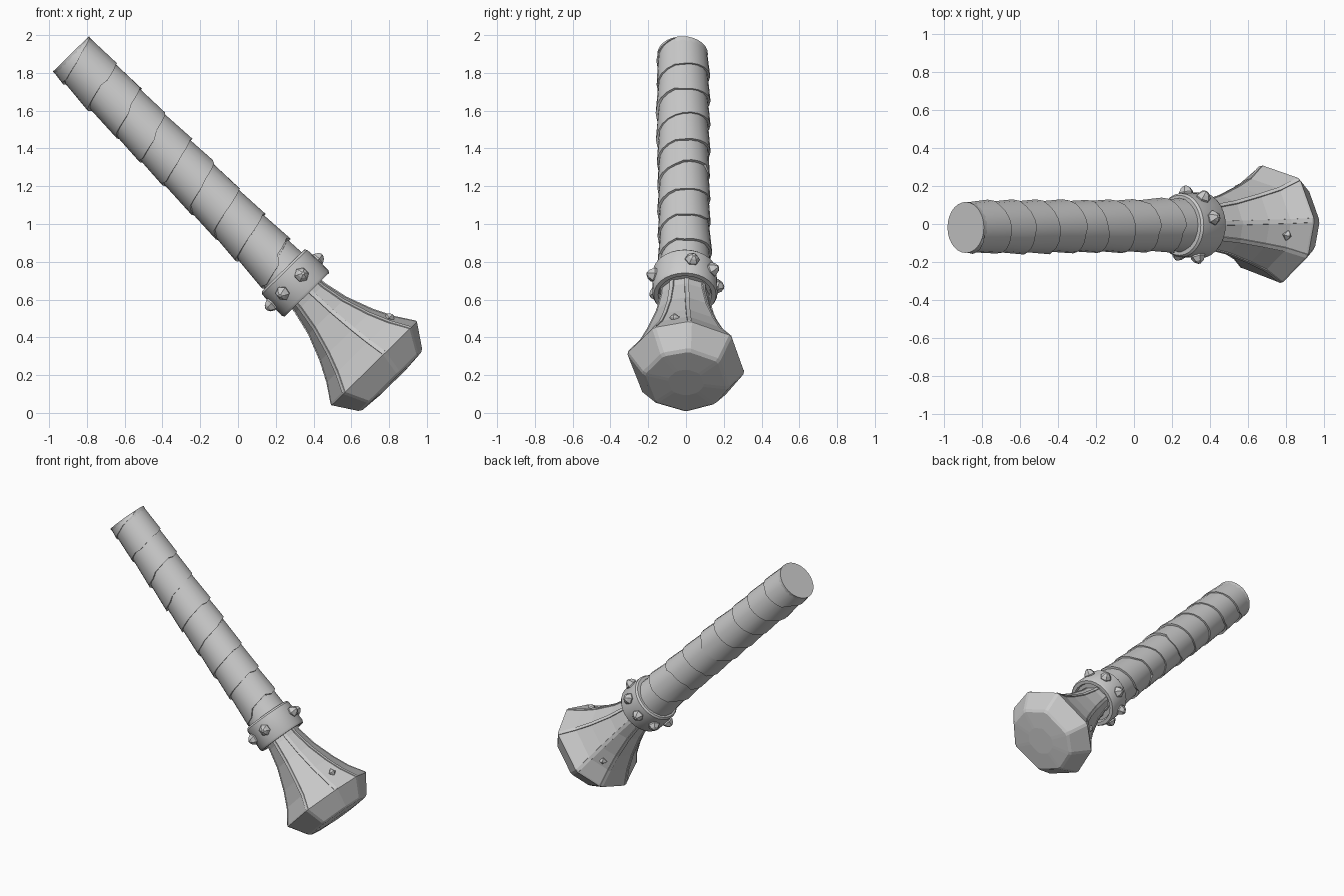
import bpy, bmesh, math, random
from mathutils import Vector

if "Cube" in bpy.data.objects:
    bpy.data.objects.remove(bpy.data.objects["Cube"])

random.seed(4)
# Tool axis: starts at the handle end, runs down to the head
BASE = Vector((-0.885, -0.018, 1.90))
AXIS = Vector((0.70, 0.007, -0.714))
UP = Vector((0.714, 0, 0.70))
SIDE = Vector((0, 1, 0))


def point(r, deg, s, wide=1.0):
    a = math.radians(deg)
    return BASE + AXIS * s + UP * (r * math.cos(a)) + SIDE * (r * wide * math.sin(a))


def loft(name, rings, cap=True, loop=False, smooth=False):
    """Skin a list of equal-length closed point rings."""
    bm = bmesh.new()
    rows = [[bm.verts.new(p) for p in ring] for ring in rings]
    n = len(rows[0])
    pairs = list(zip(rows, rows[1:]))
    if loop:
        pairs.append((rows[-1], rows[0]))
    for a, b in pairs:
        for i in range(n):
            bm.faces.new((a[i], a[(i + 1) % n], b[(i + 1) % n], b[i]))
    if cap and not loop:
        bm.faces.new(rows[0])
        bm.faces.new(rows[-1])
    bmesh.ops.recalc_face_normals(bm, faces=bm.faces)
    me = bpy.data.meshes.new(name)
    bm.to_mesh(me)
    bm.free()
    ob = bpy.data.objects.new(name, me)
    bpy.context.collection.objects.link(ob)
    if smooth:
        bpy.ops.object.select_all(action='DESELECT')
        ob.select_set(True)
        bpy.context.view_layer.objects.active = ob
        bpy.ops.object.shade_smooth_by_angle(angle=math.radians(30))
    return ob


def circle(r, s, n=28):
    return [point(r, 360 * i / n, s) for i in range(n)]


# Handle core
loft("handle_core", [circle(0.134, 0), circle(0.128, 0.06), circle(0.128, 1.7)], smooth=True)

# Spiral wrap: a tapered strip whose raised lip overlaps the next turn
PITCH, LIMIT, STEPS = 0.187, 1.64, 20
rings = []
lip_shift, lip_rise = 0, 0
for i in range(int(STEPS * (LIMIT / PITCH + 1))):
    if i % 4 == 0:
        lip_shift, lip_rise = random.uniform(-0.022, 0.016), random.uniform(-0.004, 0.005)
    turn = i / STEPS - 0.95
    s0 = turn * PITCH
    s1 = s0 + PITCH + 0.012 + lip_shift
    s0, s1 = max(0, s0), min(LIMIT, s1)
    s0 = min(s0, s1 - 0.002)
    deg = -360 * turn
    rings.append([point(0.118, deg, s0), point(0.131, deg, s0),
                  point(0.142 + lip_rise, deg, s1), point(0.122, deg, s1)])
loft("handle_wrap", rings, smooth=True)

# Collar: thick ring with a small bevel at each rim
loft("collar", [circle(r, s) for r, s in (
    (0.12, 1.605), (0.158, 1.605), (0.168, 1.617), (0.173, 1.77), (0.165, 1.785),
    (0.142, 1.785), (0.135, 1.765), (0.10, 1.765))], cap=False, loop=True, smooth=True)


# Faceted studs around the collar
def stud(name, deg, s, r, size, height, sides=6):
    centre = point(r, deg, s)
    out = (point(1, deg, 0) - BASE).normalized()
    across = AXIS.normalized().cross(out)
    rings = []
    for h, w in ((-0.4, 0.8), (0.25, 1.0), (0.75, 0.65), (1.0, 0.22)):
        rings.append([centre + out * (h * height)
                      + (AXIS * math.cos(t) + across * math.sin(t)) * (w * size)
                      for t in (math.tau * k / sides + deg for k in range(sides))])
    return loft(name, rings)


for k, deg in enumerate((13, 57, 101, 146, 191, 240, 288)):
    stud(f"collar_stud_{k + 1}", deg, 1.69, 0.165, 0.04, 0.046)

# Flared eight-sided head with a thin raised rib on each edge
CORNERS = (4, 49, 103, 140, 180, 225, 284, 328)


def head_ring(r, s, wide=1.0, rib=0.0):
    pts = [point(r, a, s, wide) for a in CORNERS]
    centre = BASE + AXIS * s
    ring = []
    for i, p in enumerate(pts):
        prev, nxt = pts[i - 1], pts[(i + 1) % 8]
        w0 = min(0.012 / (p - prev).length, 0.3)
        w1 = min(0.012 / (p - nxt).length, 0.3)
        ring += [p.lerp(prev, w0 * 1.05), p.lerp(prev, w0) + (p - centre).normalized() * rib,
                 p.lerp(nxt, w1) + (p - centre).normalized() * rib, p.lerp(nxt, w1 * 1.05)]
    return ring


loft("hammer_head", [
    head_ring(0.105, 1.76, 1.25, 0.006), head_ring(0.11, 1.81, 1.22, 0.006),
    head_ring(0.14, 1.94, 1.14, 0.006), head_ring(0.196, 2.085, 1.06, 0.006),
    head_ring(0.25, 2.19, 1.0, 0.006), head_ring(0.315, 2.285, 1.0, 0.004),
    head_ring(0.32, 2.295), head_ring(0.24, 2.415), head_ring(0.222, 2.427),
    head_ring(0.10, 2.436)])

# Small chips standing on the head facets
for k, (deg, s, r) in enumerate(((-14, 2.18, 0.232), (122, 2.16, 0.215))):
    stud(f"head_chip_{k + 1}", deg, s, r, 0.028, 0.026, 4)
